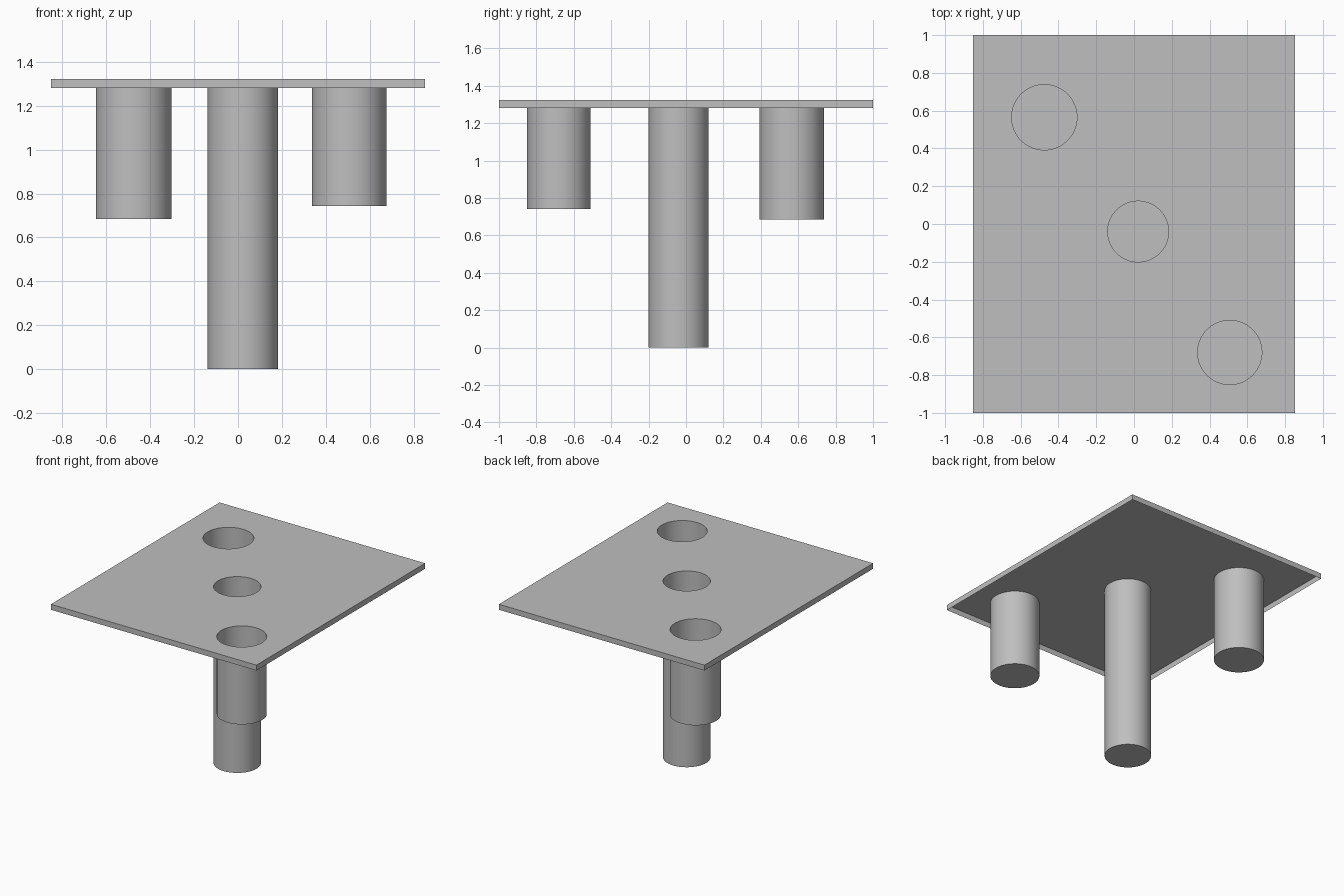
import bpy, bmesh, math
from mathutils import Matrix

if "Cube" in bpy.data.objects:
    bpy.data.objects.remove(bpy.data.objects["Cube"], do_unlink=True)

HALF_X, HALF_Y = 0.853, 1.0
TOP, RIM = 1.323, 1.282
SEGMENTS = 64

# name, x, y, radius, floor height
WELLS = [
    ("back_well", -0.475, 0.565, 0.173, 0.684),
    ("middle_well", 0.022, -0.04, 0.161, 0.0),
    ("front_well", 0.507, -0.68, 0.17, 0.742),
]

grey = bpy.data.materials.new("plain_grey")
grey.use_nodes = True
colour = (0.52, 0.52, 0.52, 1)
grey.diffuse_color = colour
grey.node_tree.nodes["Principled BSDF"].inputs["Base Color"].default_value = colour


def finish(bm, name):
    mesh = bpy.data.meshes.new(name)
    bm.to_mesh(mesh)
    bm.free()
    mesh.materials.append(grey)
    obj = bpy.data.objects.new(name, mesh)
    bpy.context.collection.objects.link(obj)
    return obj


def ring(bm, x, y, radius, z):
    return bmesh.ops.create_circle(bm, segments=SEGMENTS, radius=radius,
                                   matrix=Matrix.Translation((x, y, z)))["verts"]


def drop(bm, edges, z):
    """Extrude an edge loop straight down to height z; return the new edges."""
    new = bmesh.ops.extrude_edge_only(bm, edges=edges)["geom"]
    for v in new:
        if isinstance(v, bmesh.types.BMVert):
            v.co.z = z
    return [e for e in new if isinstance(e, bmesh.types.BMEdge)]


# Thin top sheet with round openings and a skirt, open underneath
bm = bmesh.new()
corners = [bm.verts.new((sx * HALF_X, sy * HALF_Y, TOP))
           for sx, sy in ((-1, -1), (1, -1), (1, 1), (-1, 1))]
border = [bm.edges.new((corners[i], corners[i - 1])) for i in range(4)]
for name, x, y, radius, floor in WELLS:
    ring(bm, x, y, radius, TOP)
bmesh.ops.triangle_fill(bm, use_beauty=True, use_dissolve=False,
                        edges=bm.edges[:], normal=(0, 0, 1))
drop(bm, border, RIM)
bmesh.ops.recalc_face_normals(bm, faces=bm.faces[:])
if max(bm.faces, key=lambda f: f.calc_center_median().z).normal.z < 0:
    bmesh.ops.reverse_faces(bm, faces=bm.faces[:])
finish(bm, "top_plate")

# Closed-bottom round wells hanging from the openings
for name, x, y, radius, floor in WELLS:
    bm = bmesh.new()
    ring(bm, x, y, radius, TOP)
    base = drop(bm, bm.edges[:], floor)
    bmesh.ops.contextual_create(bm, geom=base)
    bmesh.ops.recalc_face_normals(bm, faces=bm.faces[:])
    if min(bm.faces, key=lambda f: f.calc_center_median().z).normal.z > 0:
        bmesh.ops.reverse_faces(bm, faces=bm.faces[:])
    well = finish(bm, name)
    bpy.ops.object.select_all(action="DESELECT")
    well.select_set(True)
    bpy.context.view_layer.objects.active = well
    bpy.ops.object.shade_smooth_by_angle(angle=math.radians(30))
